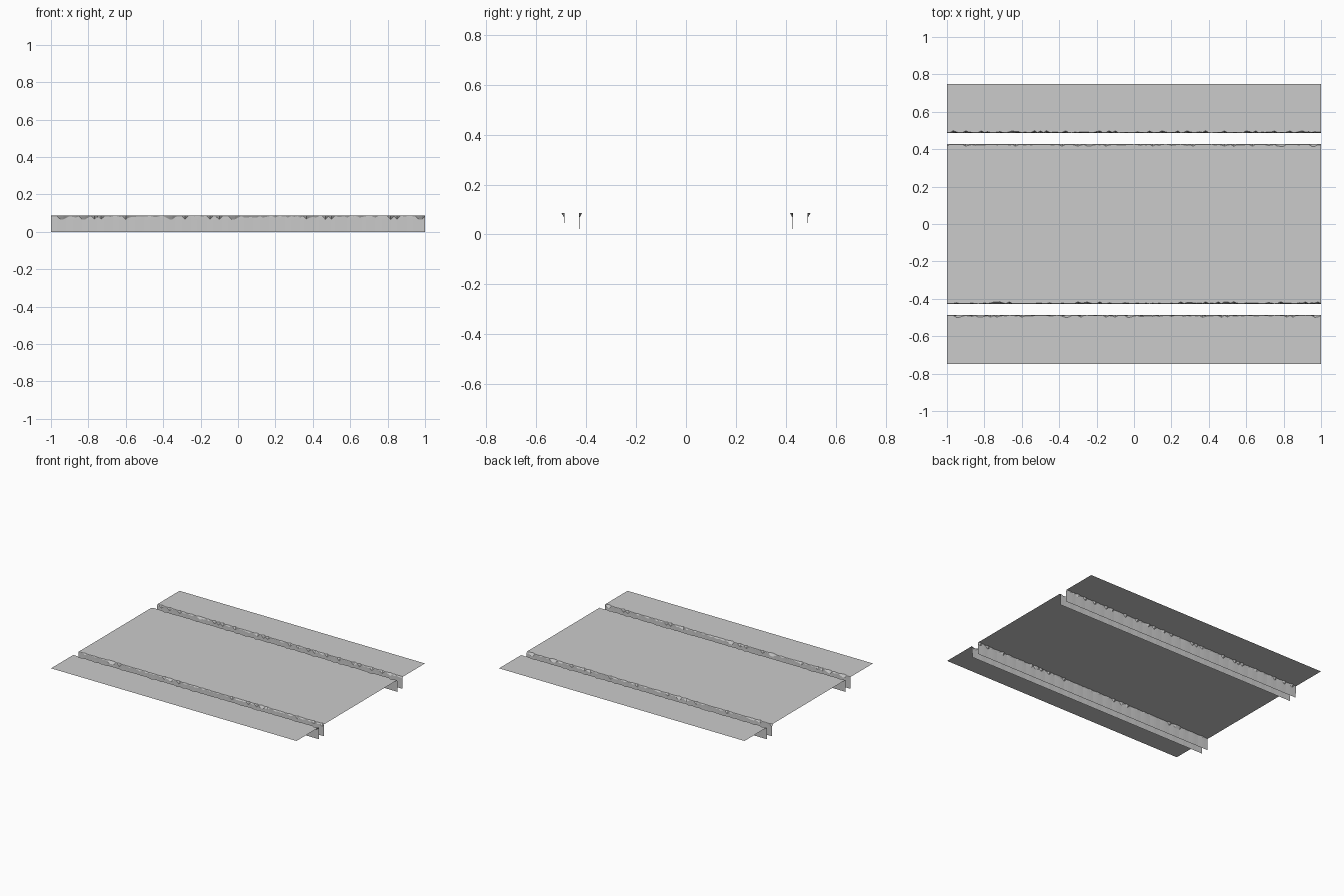
import bpy, bmesh, math, random

if "Cube" in bpy.data.objects:
    bpy.data.objects.remove(bpy.data.objects["Cube"])

random.seed(4)
H = 0.087      # deck height
N = 120        # stations along the length


def chipped_edge(x, y, s):
    """Cross-section points from deck to wall foot; s = direction towards the slot."""
    wave = 0.0015 * abs(math.sin(x * math.pi / 0.083))
    chip = random.choice([0.001, 0.002, 0.002, 0.004, 0.006, 0.011])
    return [(y - s * random.uniform(0.014, 0.028), H),
            (y - s * (chip + wave), H),
            (y - s * wave, H - max(0.003, chip * 1.8)),
            (y - s * wave, H - 0.022),
            (y, 0.0)]


def slab(name, y0, y1, chip_low, chip_high):
    bm = bmesh.new()
    rows = []
    for i in range(N + 1):
        x = -1 + 2 * i / N
        prof = chipped_edge(x, y0, -1)[::-1] if chip_low else [(y0, H)]
        prof += chipped_edge(x, y1, 1) if chip_high else [(y1, H)]
        rows.append([bm.verts.new((x, y, z)) for y, z in prof])
    for a, b in zip(rows, rows[1:]):
        for j in range(len(a) - 1):
            bm.faces.new((a[j], b[j], b[j + 1], a[j + 1]))
    bmesh.ops.dissolve_limit(bm, angle_limit=math.radians(0.05),
                             verts=bm.verts[:], edges=bm.edges[:])
    bmesh.ops.triangulate(bm, faces=[f for f in bm.faces if len(f.verts) > 4])
    me = bpy.data.meshes.new(name)
    bm.to_mesh(me)
    bm.free()
    ob = bpy.data.objects.new(name, me)
    bpy.context.collection.objects.link(ob)
    return ob


# road deck between the two rail slots
slab("centre_deck", -0.428, 0.428, True, True)

# outer strips, the second turned half a circle
slab("back_strip", 0.4865, 0.7475, True, False)
front = slab("front_strip", 0.4865, 0.7475, True, False)
front.rotation_euler.z = math.pi
